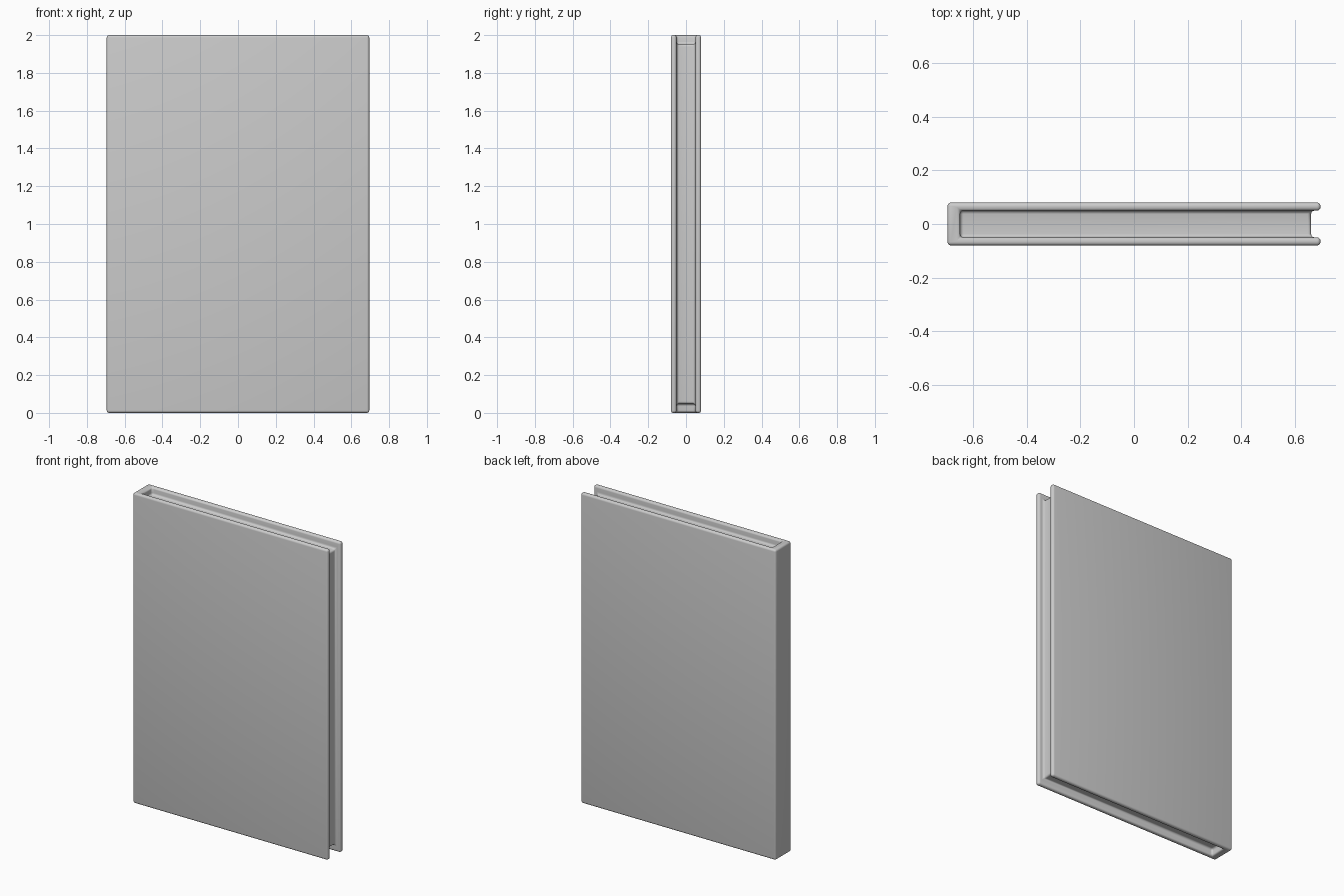
import bpy, bmesh

if "Cube" in bpy.data.objects:
    bpy.data.objects.remove(bpy.data.objects["Cube"])

W, T, H = 0.695, 0.08, 2.0      # half width, half thickness, height
WALL_Y = 0.05                   # inner face of each cover board


def prism(name, profile, half_y):
    """Extrude an x-z outline along y."""
    bm = bmesh.new()
    face = bm.faces.new([bm.verts.new((x, -half_y, z)) for x, z in profile])
    out = bmesh.ops.extrude_face_region(bm, geom=[face])
    moved = [v for v in out["geom"] if isinstance(v, bmesh.types.BMVert)]
    bmesh.ops.translate(bm, verts=moved, vec=(0, 2 * half_y, 0))
    bmesh.ops.recalc_face_normals(bm, faces=bm.faces)
    mesh = bpy.data.meshes.new(name)
    bm.to_mesh(mesh)
    bm.free()
    obj = bpy.data.objects.new(name, mesh)
    bpy.context.collection.objects.link(obj)
    return obj


# closed book: solid block of covers, spine and pages
book = prism("closed_book", [(-W, 0), (W, 0), (W, H), (-W, H)], T)

# C-shaped channel that sets the page edges back from the cover boards
spine, fore, low, high, far = -0.648, 0.66, 0.048, 1.952, 0.9
channel = prism("page_recess_cutter", [
    (spine, high), (fore, high), (fore, low), (spine, low),
    (spine, -0.2), (far, -0.2), (far, 2.2), (spine, 2.2)], WALL_Y)
channel.hide_render = True
channel.hide_viewport = True

cut = book.modifiers.new("page_recess", 'BOOLEAN')
cut.operation = 'DIFFERENCE'
cut.solver = 'EXACT'
cut.object = channel

# rounded board lips and filleted page gutters
bevel = book.modifiers.new("soft_edges", 'BEVEL')
bevel.width = 0.013
bevel.segments = 4
bevel.limit_method = 'ANGLE'

bpy.context.view_layer.objects.active = book
book.select_set(True)
for name in ("page_recess", "soft_edges"):
    bpy.ops.object.modifier_apply(modifier=name)
bpy.data.objects.remove(channel)
bpy.ops.object.shade_smooth_by_angle(angle=0.6)
